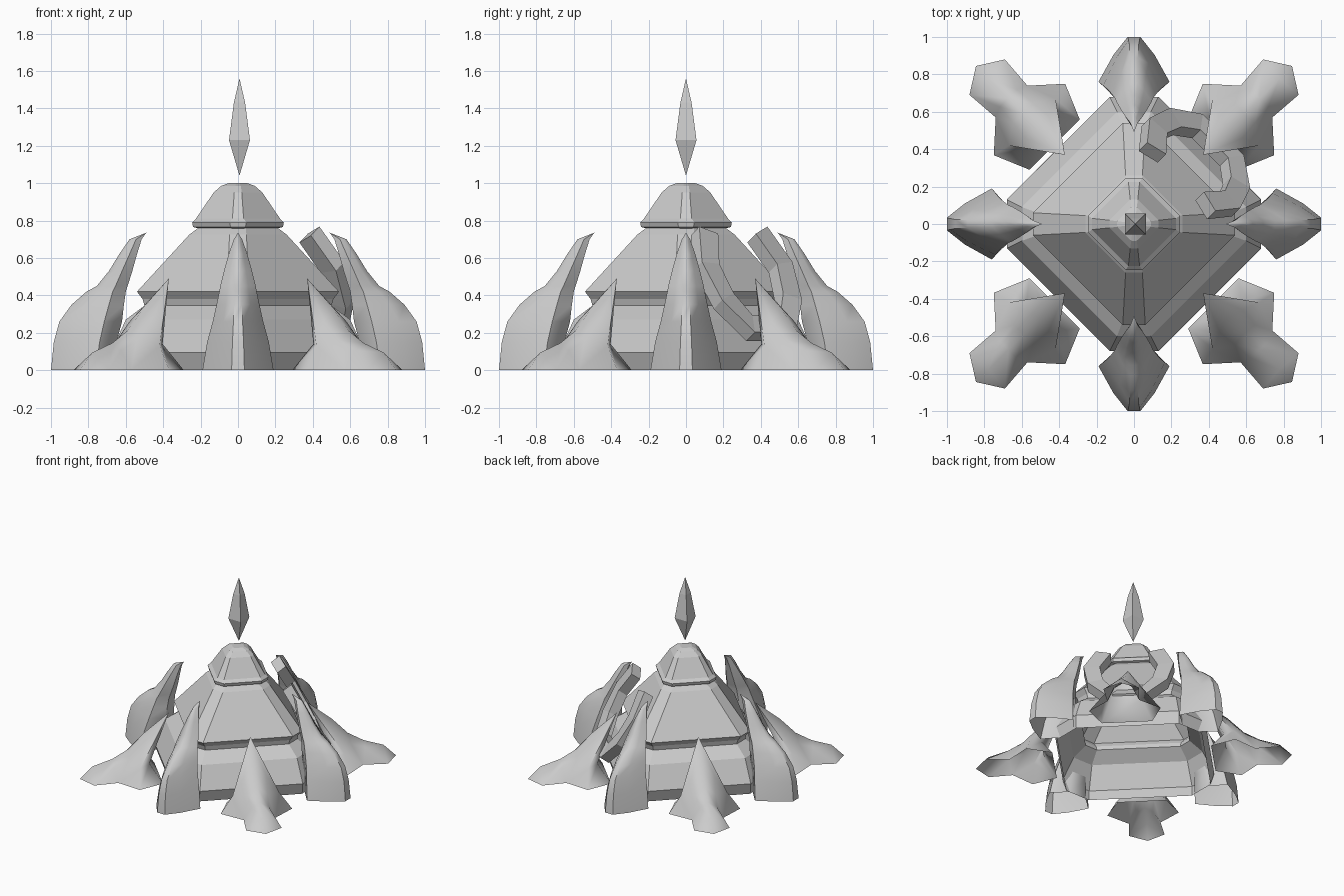
import bpy, bmesh, math
from mathutils import Vector, Matrix

cube = bpy.data.objects.get("Cube")
if cube:
    bpy.data.objects.remove(cube, do_unlink=True)

stone = bpy.data.materials.new("grey stone")
stone.use_nodes = True
GREY = (0.6, 0.6, 0.6, 1)
stone.diffuse_color = GREY
stone.node_tree.nodes["Principled BSDF"].inputs["Base Color"].default_value = GREY


def build(name, verts, faces, turn=0.0, smooth=None):
    """Make one object, turned about the z axis, flat or smooth by angle."""
    bm = bmesh.new()
    vs = [bm.verts.new(v) for v in verts]
    for f in faces:
        bm.faces.new([vs[i] for i in f])
    bmesh.ops.remove_doubles(bm, verts=bm.verts, dist=0.0005)
    bmesh.ops.recalc_face_normals(bm, faces=bm.faces)
    bm.transform(Matrix.Rotation(turn, 4, 'Z'))
    mesh = bpy.data.meshes.new(name)
    bm.to_mesh(mesh)
    bm.free()
    mesh.materials.append(stone)
    ob = bpy.data.objects.new(name, mesh)
    bpy.context.collection.objects.link(ob)
    if smooth:
        bpy.ops.object.select_all(action='DESELECT')
        ob.select_set(True)
        bpy.context.view_layer.objects.active = ob
        bpy.ops.object.shade_smooth_by_angle(angle=math.radians(smooth))
    return ob


def loft(name, rings, cap_start=False, cap_end=False, **kw):
    """Skin a list of equal closed rings."""
    n = len(rings[0])
    verts = [p for r in rings for p in r]
    faces = [(k * n + i, k * n + (i + 1) % n, (k + 1) * n + (i + 1) % n, (k + 1) * n + i)
             for k in range(len(rings) - 1) for i in range(n)]
    if cap_start:
        faces.append(tuple(range(n))[::-1])
    if cap_end:
        faces.append(tuple(range(len(verts) - n, len(verts))))
    return build(name, verts, faces, **kw)


def diamond(z, a, b):
    """Diamond ring with blunt corners on the axes."""
    ring = []
    for q in range(4):
        rot = Matrix.Rotation(q * math.pi / 2, 3, 'Z')
        ring += [rot @ Vector((a, -b, z)), rot @ Vector((a, b, z))]
    return ring


# Main building: walls running into the overhanging roof, then the cap
loft("walls_and_roof", [diamond(*p) for p in
     [(0, .66, .11), (.095, .68, .13), (.27, .60, .09), (.345, .50, .055), (.38, .51, .055),
      (.42, .54, .06), (.725, .26, .045), (.77, .20, .04)]])
loft("roof_cap", [diamond(*p) for p in
     [(.755, .20, .03), (.765, .24, .04), (.79, .245, .045), (.81, .225, .03),
      (.95, .13, .02), (.985, .09, .015), (1.0, .05, .01)]], cap_end=True)

# Floating crystal
loft("crystal", [[(.008 + x * r, y * r, z) for x, y in ((1, 1), (-1, 1), (-1, -1), (1, -1))]
     for r, z in [(0.0001, 1.04), (.056, 1.23), (.03, 1.43), (.0001, 1.56)]])

# Claws on the four axes: height, outer, side and inner radius, half width
CLAW = [(0, 1.0, .76, .66, .19), (.15, .985, .74, .65, .165), (.26, .955, .715, .62, .135),
        (.35, .89, .69, .61, .115), (.42, .81, .67, .60, .10), (.45, .755, .655, .59, .095),
        (.53, .69, .62, .565, .075), (.62, .635, .58, .54, .05),
        (.70, .58, .545, .515, .022), (.735, .49, .49, .49, 0)]


def claw_ring(z, out, side, inn, w):
    mid = side + (out - side) * .6
    half = [(out, w * .18), (mid, w * .58), (side, w), (inn, w * .4)]
    return [(r, v, z) for r, v in half] + [(r, -v, z) for r, v in reversed(half)]


CLAW_NAMES = ["left_claw", "back_claw", "right_claw", "front_claw"]
for i, name in enumerate(CLAW_NAMES):
    loft(name, [claw_ring(*p) for p in CLAW], turn=i * math.pi / 2, smooth=48)

# Roots on the four diagonals: half shape along +x, mirrored across y
ROOT = [(.523, 0, .49),                                              # tip
        (.71, 0, .34), (.83, 0, .215), (.95, 0, .145), (1.1, 0, .095), (1.195, 0, 0),  # ridge
        (.77, .177, .13), (.79, .27, 0), (.60, .19, 0),              # wing
        (.926, .12, 0), (1.11, .134, 0),                             # foot
        (.69, .12, .14),                                             # hollow of the back
        (.735, .085, .26), (.84, .075, .16), (.95, .065, .105)]      # flank
HALF = [(0, 1, 12), (0, 12, 6), (1, 2, 13, 12), (12, 13, 6), (2, 3, 14, 13), (13, 14, 9),
        (13, 9, 6), (6, 9, 7), (3, 4, 10, 14), (14, 10, 9), (4, 5, 10),
        (0, 6, 11), (11, 6, 7, 8)]
n = len(ROOT)
root_verts = ROOT + [(x, -y, z) for x, y, z in ROOT]
root_faces = HALF + [tuple(i + n for i in reversed(f)) for f in HALF]
root_faces += [(0, 11, 11 + n), (11, 8, 8 + n, 11 + n)]
ROOT_NAMES = ["back_left_root", "back_right_root", "front_right_root", "front_left_root"]
for i, name in enumerate(ROOT_NAMES):
    build(name, root_verts, root_faces, turn=math.pi / 4 + i * math.pi / 2, smooth=62)

# Open collar band lying on the back left slope
arm = [Vector(p) for p in [(.34, .20, .725), (.435, .28, .55), (.53, .245, .37), (.61, .13, .225)]]
path = arm + [Vector((p.x, -p.y, p.z)) for p in reversed(arm)]
outward = Vector((.8, 0, .6))
rings = []
for i, p in enumerate(path):
    tangent = (path[min(i + 1, len(path) - 1)] - path[max(i - 1, 0)]).normalized()
    across = tangent.cross(outward).normalized() * .062
    thick = outward * .04
    rings.append([p + across + thick, p - across + thick, p - across - thick, p + across - thick])
loft("collar_band", rings, cap_start=True, cap_end=True, turn=math.pi / 4)
